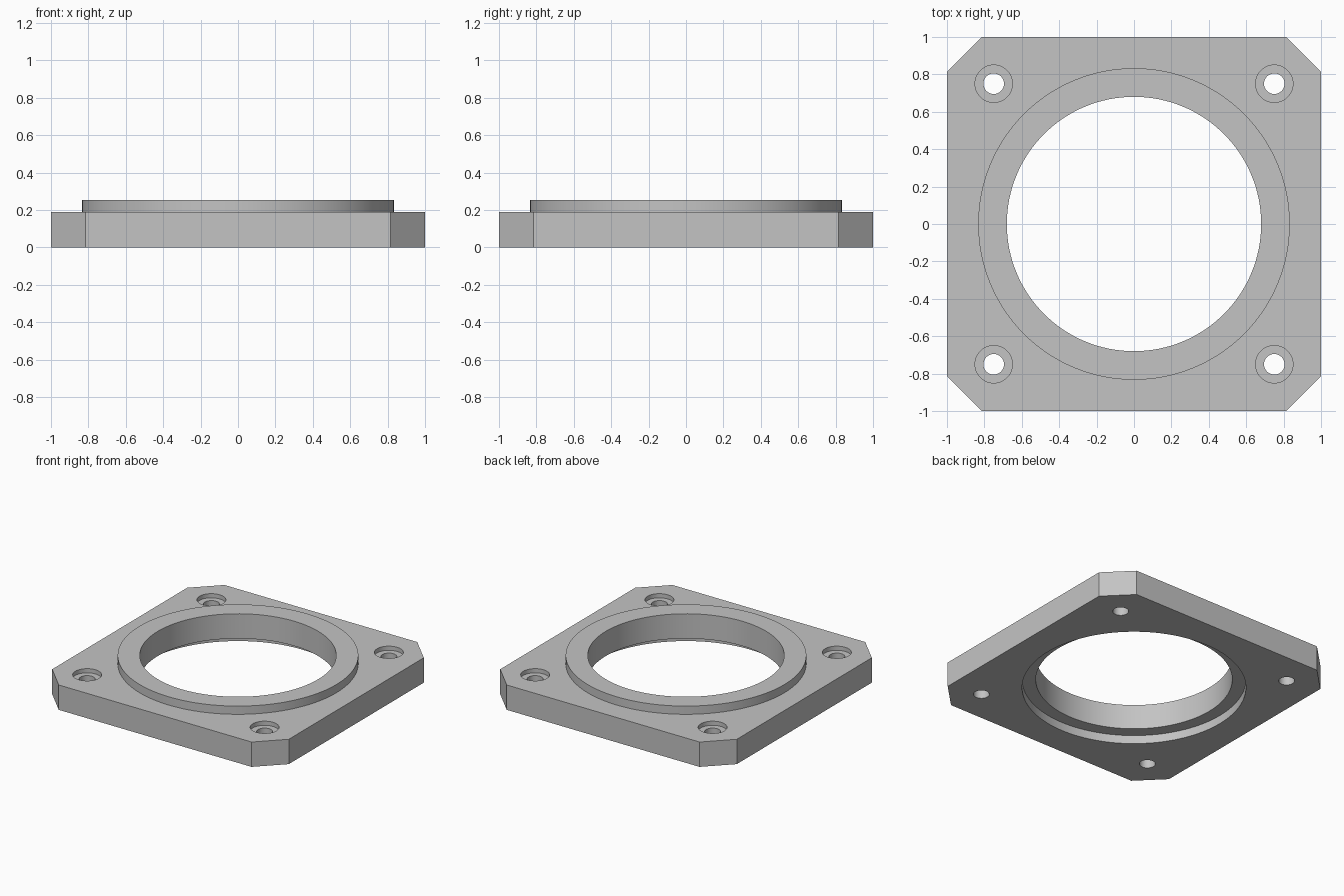
import bpy
import bmesh
import math

cube = bpy.data.objects.get("Cube")
if cube:
    bpy.data.objects.remove(cube, do_unlink=True)

PLATE_TOP, RING_TOP = 0.19, 0.253
CORNER, HOLE_POS = 0.815, 0.75

grey = bpy.data.materials.new("machined_grey")
grey.use_nodes = True
COLOUR = (0.55, 0.55, 0.55, 1)
grey.diffuse_color = COLOUR
grey.node_tree.nodes["Principled BSDF"].inputs["Base Color"].default_value = COLOUR


def prism(name, outline, z0, z1):
    """Extrude a flat outline from z0 to z1."""
    mesh = bpy.data.meshes.new(name)
    bm = bmesh.new()
    base = bm.faces.new([bm.verts.new((x, y, z0)) for x, y in outline])
    top = bmesh.ops.extrude_face_region(bm, geom=[base])["geom"]
    verts = [v for v in top if isinstance(v, bmesh.types.BMVert)]
    bmesh.ops.translate(bm, vec=(0, 0, z1 - z0), verts=verts)
    bmesh.ops.recalc_face_normals(bm, faces=bm.faces)
    bm.to_mesh(mesh)
    bm.free()
    mesh.materials.append(grey)
    obj = bpy.data.objects.new(name, mesh)
    bpy.context.collection.objects.link(obj)
    return obj


def disc(name, radius, z0, z1, x=0, y=0, sides=128):
    angles = [2 * math.pi * i / sides for i in range(sides)]
    outline = [(x + radius * math.cos(a), y + radius * math.sin(a)) for a in angles]
    return prism(name, outline, z0, z1)


def combine(target, tool, operation):
    """Apply a boolean and remove the helper."""
    tool.hide_render = True
    mod = target.modifiers.new(tool.name, 'BOOLEAN')
    mod.object, mod.operation, mod.solver = tool, operation, 'EXACT'
    bpy.context.view_layer.objects.active = target
    bpy.ops.object.modifier_apply(modifier=mod.name)
    bpy.data.objects.remove(tool, do_unlink=True)


# Square plate with clipped corners
outline = [(CORNER, -1), (1, -CORNER), (1, CORNER), (CORNER, 1),
           (-CORNER, 1), (-1, CORNER), (-1, -CORNER), (-CORNER, -1)]
flange = prism("flange_plate", outline, 0, PLATE_TOP)

# Raised ring, bore and the shallow recess underneath
combine(flange, disc("raised_ring", 0.833, 0.1, RING_TOP), 'UNION')
combine(flange, disc("bore", 0.68, -0.1, 0.4), 'DIFFERENCE')
combine(flange, disc("bottom_recess", 0.775, -0.1, 0.064), 'DIFFERENCE')

# Counterbored screw holes in the corners
for sx in (-1, 1):
    for sy in (-1, 1):
        x, y = sx * HOLE_POS, sy * HOLE_POS
        combine(flange, disc("screw_hole", 0.055, -0.1, 0.4, x, y, 48), 'DIFFERENCE')
        combine(flange, disc("counterbore", 0.1, PLATE_TOP - 0.032, 0.4, x, y, 48), 'DIFFERENCE')

# Smooth round walls, crisp edges
bpy.ops.object.select_all(action='DESELECT')
flange.select_set(True)
bpy.context.view_layer.objects.active = flange
bpy.ops.object.shade_smooth_by_angle(angle=math.radians(30))
